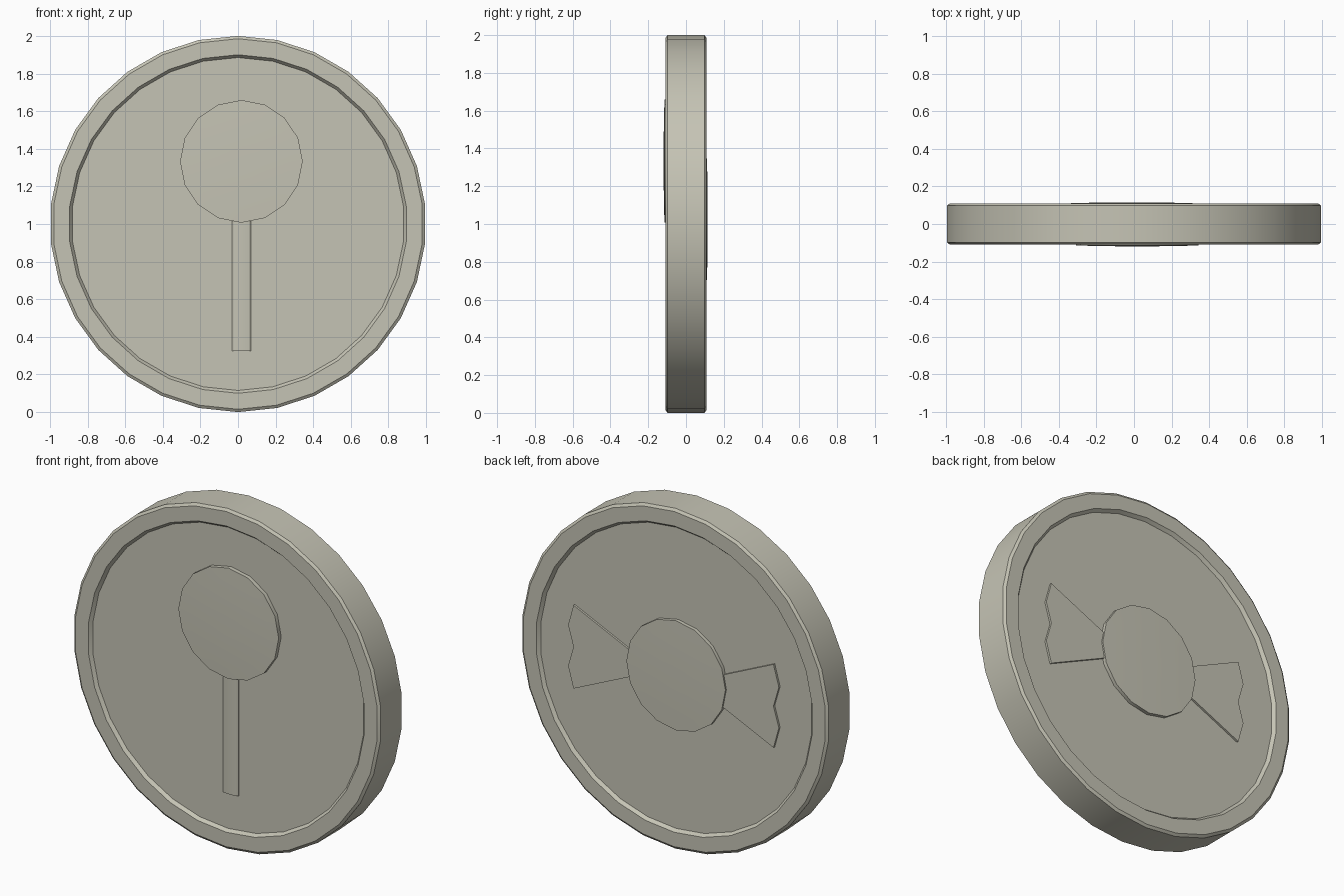
import bpy, bmesh, math

cube = bpy.data.objects.get("Cube")
if cube:
    bpy.data.objects.remove(cube, do_unlink=True)

COLOR = (0.56, 0.55, 0.46, 1.0)
mat = bpy.data.materials.new("warm_grey")
mat.use_nodes = True
mat.diffuse_color = COLOR
bsdf = mat.node_tree.nodes["Principled BSDF"]
bsdf.inputs["Base Color"].default_value = COLOR
bsdf.inputs["Roughness"].default_value = 0.6


def finish(name, bm):
    bmesh.ops.recalc_face_normals(bm, faces=bm.faces)
    mesh = bpy.data.meshes.new(name)
    bm.to_mesh(mesh)
    bm.free()
    mesh.materials.append(mat)
    ob = bpy.data.objects.new(name, mesh)
    bpy.context.collection.objects.link(ob)
    bpy.ops.object.select_all(action='DESELECT')
    ob.select_set(True)
    bpy.context.view_layer.objects.active = ob
    bpy.ops.object.shade_smooth_by_angle(angle=math.radians(30))
    return ob


def turned(name, profile, sides, x, z):
    """Turn a (radius, y) profile around a y axis through x, z, capping both ends."""
    bm = bmesh.new()
    rings = []
    for r, y in profile:
        angles = [2 * math.pi * i / sides for i in range(sides)]
        rings.append([bm.verts.new((x + r * math.sin(a), y, z + r * math.cos(a)))
                      for a in angles])
    for a, b in zip(rings, rings[1:]):
        for i in range(sides):
            j = (i + 1) % sides
            bm.faces.new((a[i], a[j], b[j], b[i]))
    bm.faces.new(rings[0])
    bm.faces.new(rings[-1])
    return finish(name, bm)


def prism(name, points, offset):
    """Extrude a flat outline along an offset."""
    bm = bmesh.new()
    face = bm.faces.new([bm.verts.new(p) for p in points])
    new = bmesh.ops.extrude_face_region(bm, geom=[face])["geom"]
    bmesh.ops.translate(bm, vec=offset,
                        verts=[v for v in new if isinstance(v, bmesh.types.BMVert)])
    return finish(name, bm)


def domed_disc(name, radius, side, rim_y, top_y, x, z):
    """Shallow dome with a short upright wall, sunk into the coin."""
    steps = 5
    profile = [(radius, 0.07 * side)]
    for i in range(steps):
        t = i / steps
        profile.append((radius * (1 - t), side * (top_y - (top_y - rim_y) * (1 - t) ** 2)))
    return turned(name, profile, 16, x, z)


# Coin body: recessed floor, raised rim and bevelled edges, same on both faces
FLOOR, RIM = 0.09, 0.109
half = [(0.885, FLOOR), (0.9, RIM), (0.985, RIM), (1.0, 0.098)]
body = [(r, -y) for r, y in half] + [(r, y) for r, y in reversed(half)]
turned("coin_body", body, 30, 0, 1)

# Front: round sweet on a stick
domed_disc("front_sweet", 0.326, -1, 0.114, 0.119, 0.018, 1.333)
arch = [(-0.05, 0.08), (-0.05, 0.094), (-0.042, 0.101), (-0.02, 0.104),
        (0.02, 0.104), (0.042, 0.101), (0.05, 0.094), (0.05, 0.08)]
prism("front_stick", [(0.018 + x, -y, 0.325) for x, y in arch], (0, 0, 0.72))

# Back: wrapped sweet with a fanned, zigzag wrapper end on each side
domed_disc("back_sweet", 0.322, 1, 0.111, 0.115, -0.012, 1.025)
fan = [(0.2, 0.04), (0.65, 0.245), (0.685, 0.12), (0.65, 0),
       (0.685, -0.12), (0.65, -0.245), (0.2, -0.04)]
for name, side in (("left_wrapper", 1), ("right_wrapper", -1)):
    prism(name, [(0.01 + side * x, 0.08, 1.01 + z) for x, z in fan], (0, 0.022, 0))
